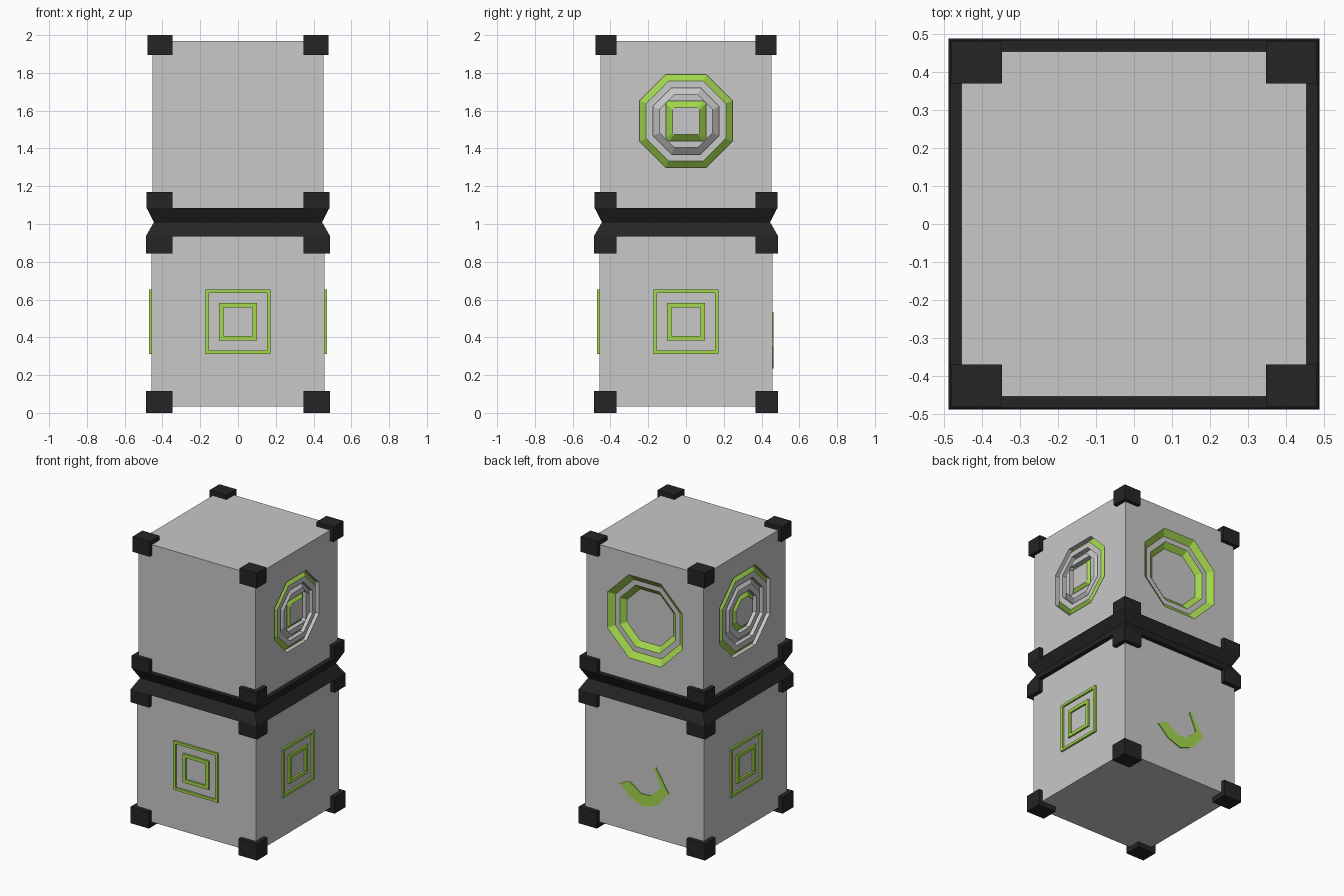
import bpy, bmesh
from math import radians
from mathutils import Matrix, Vector

default = bpy.data.objects.get("Cube")
if default:
    bpy.data.objects.remove(default, do_unlink=True)


def material(name, r, g, b):
    m = bpy.data.materials.new(name)
    m.use_nodes = True
    m.diffuse_color = (r, g, b, 1)
    m.node_tree.nodes["Principled BSDF"].inputs["Base Color"].default_value = (r, g, b, 1)
    return m


GREY = material("light grey", 0.58, 0.58, 0.58)
GREEN = material("lime green", 0.37, 0.68, 0.075)
BLACK = material("black", 0.018, 0.018, 0.018)


def finish(name, bm, mats, matrix=Matrix()):
    bmesh.ops.remove_doubles(bm, verts=bm.verts, dist=1e-5)
    bm.transform(matrix)
    mesh = bpy.data.meshes.new(name)
    bm.to_mesh(mesh)
    bm.free()
    for m in mats:
        mesh.materials.append(m)
    obj = bpy.data.objects.new(name, mesh)
    bpy.context.collection.objects.link(obj)
    return obj


def box(name, low, high, mat):
    low, high = Vector(low), Vector(high)
    bm = bmesh.new()
    bmesh.ops.create_cube(bm, size=1)
    return finish(name, bm, [mat], Matrix.Translation((low + high) / 2) @ Matrix.Diagonal((*(high - low), 1)))


def side(quarter, dist, z):
    """Frame on a wall: 0 front, 1 left, 2 back, 3 right; local z points outward."""
    turn = Matrix.Rotation(radians(90 * quarter), 4, 'Z')
    return turn @ Matrix.Translation((0, -dist, z)) @ Matrix.Rotation(radians(90), 4, 'X')


def loft(name, rings, mats, matrix, cap=True, base=False):
    """Join octagon rings (half width, corner, height, material index of next band)."""
    bm = bmesh.new()
    loops = []
    for r, k, h, _ in rings:
        c = r * k
        pts = [(r, -c), (r, c), (c, r), (-c, r), (-r, c), (-r, -c), (-c, -r), (c, -r)]
        loops.append([bm.verts.new((x, y, h)) for x, y in pts])
    for a, b, ring in zip(loops, loops[1:], rings):
        for i in range(8):
            j = (i + 1) % 8
            bm.faces.new((a[i], a[j], b[j], b[i])).material_index = ring[3]
    if cap:
        bm.faces.new(loops[-1]).material_index = rings[-1][3]
    if base:
        bm.faces.new(loops[0][::-1])
    return finish(name, bm, mats, matrix)


OCT, SQUARE = 0.43, 1.0
UP, LOW = 0.453, 0.458
DEPTH = 0.03

# The two cube bodies
upper_body = box("upper_body", (-UP, -UP, 1.07), (UP, UP, 1.97), GREY)
box("lower_body", (-LOW, -LOW, 0.035), (LOW, LOW, 0.95), GREY)

# Pinched black collar between the cubes
loft("collar", [(0.488, SQUARE, 0.935, 0), (0.445, SQUARE, 1.01, 0), (0.484, SQUARE, 1.085, 0)],
     [BLACK], Matrix(), base=True)

# Corner caps
for tag, z0, z1, r in (("foot", 0, 0.115, 0.488), ("lower_top", 0.845, 0.936, 0.488),
                       ("upper_base", 1.084, 1.17, 0.484), ("crown", 1.895, 2.0, 0.48)):
    for sx, xname in ((-1, "right"), (1, "left")):
        for sy, yname in ((-1, "front"), (1, "back")):
            xs = sorted((sx * 0.347, sx * r))
            ys = sorted((sy * 0.369, sy * r))
            box(f"{tag}_cap_{yname}_{xname}", (xs[0], ys[0], z0), (xs[1], ys[1], z1), BLACK)


def medallion(name, quarter, z, rings, depth):
    """Cut an octagonal pocket in the upper cube and fill it with stepped rings."""
    frame = side(quarter, UP, z)
    r, k = rings[0][:2]
    cutter = loft("pocket_cutter", [(r, k, -depth, 0), (r, k, 0.05, 0)], [GREY], frame, base=True)
    cutter.hide_render = True
    mod = upper_body.modifiers.new("pocket", 'BOOLEAN')
    mod.operation, mod.solver, mod.object = 'DIFFERENCE', 'EXACT', cutter
    bpy.context.view_layer.objects.active = upper_body
    bpy.ops.object.modifier_apply(modifier=mod.name)
    bpy.data.objects.remove(cutter, do_unlink=True)
    loft(name, rings, [GREY, GREEN], frame)


def ridges(radii, width, corners):
    """Sloped ridges rising from grooves; outer and inner ones are green."""
    rings = []
    for i, (r, k) in enumerate(zip(radii, corners)):
        rings += [(r, k, -DEPTH, int(i != 1)), (r - width, k, 0, 0)]
        if i < len(radii) - 1:
            rings.append((radii[i + 1], corners[i + 1], 0, 0))
    return rings


# Ring emblems on the upper cube
medallion("left_emblem", 1, 1.545, ridges((0.246, 0.176, 0.106), 0.035, (0.44, 0.44, 0.86)), DEPTH + 0.002)
medallion("right_emblem", 3, 1.545, ridges((0.28, 0.205, 0.13), 0.037, (OCT, OCT, OCT)), DEPTH + 0.002)
medallion("back_emblem", 2, 1.53, [(0.29, OCT, 0, 1), (0.25, OCT, -DEPTH, 0), (0.215, OCT, -DEPTH, 1),
                                   (0.18, OCT, -2 * DEPTH, 0)], 2 * DEPTH + 0.002)

# Nested square frames on the lower cube
for quarter, where in ((0, "front"), (1, "left"), (3, "right")):
    for tag, r, t in (("outer", 0.171, 0.018), ("inner", 0.1, 0.024)):
        loft(f"{where}_{tag}_frame", [(r, SQUARE, 0, 0), (r, SQUARE, 0.013, 0), (r - t, SQUARE, 0.013, 0),
                                      (r - t, SQUARE, 0, 0)], [GREEN], side(quarter, LOW, 0.483), cap=False)

# Curved hook on the back of the lower cube
outline = [(-0.185, 0.35), (-0.1, 0.27), (0, 0.235), (0.1, 0.27), (0.19, 0.375), (0.09, 0.535),
           (0.077, 0.52), (0.13, 0.403), (0.054, 0.327), (-0.02, 0.32), (-0.115, 0.385)]
bm = bmesh.new()
face = bm.faces.new([bm.verts.new((x, y, 0)) for x, y in outline])
top = bmesh.ops.extrude_face_region(bm, geom=[face])["geom"]
bmesh.ops.translate(bm, vec=(0, 0, 0.006), verts=[v for v in top if isinstance(v, bmesh.types.BMVert)])
bmesh.ops.recalc_face_normals(bm, faces=bm.faces)
finish("back_hook", bm, [GREEN], side(2, LOW, 0))
